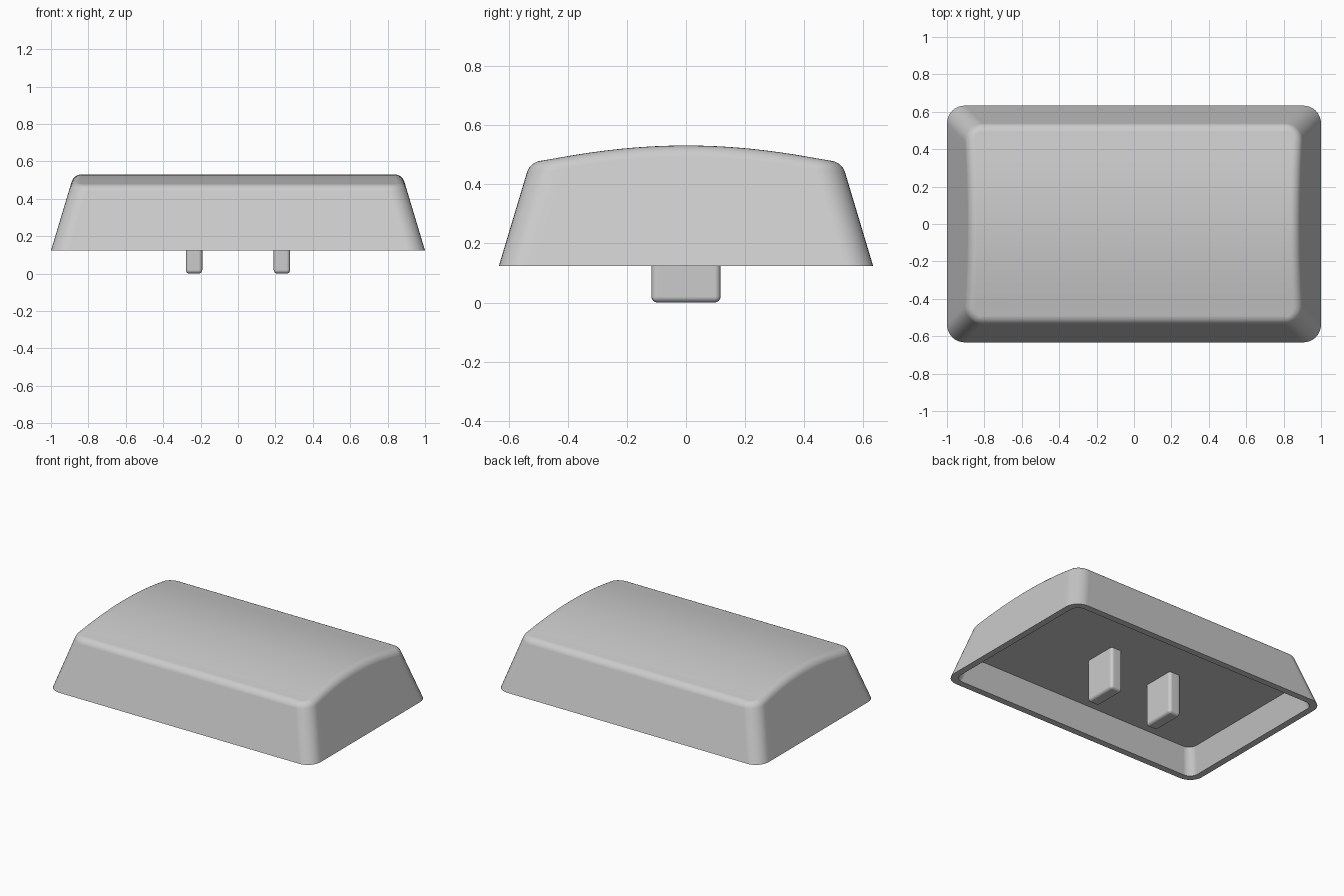
import bpy, bmesh
from math import atan, cos, radians, sin

cube = bpy.data.objects.get("Cube")
if cube:
    bpy.data.objects.remove(cube, do_unlink=True)

HALF_X, HALF_Y = 1.0, 0.633
RIM_Z, CEILING_Z, CROWN_Z = 0.123, 0.289, 0.531
TAPER, WALL, FILLET, CORNER, ARCH = 0.3, 0.045, 0.055, 0.095, 0.22

grey = bpy.data.materials.new("light grey plastic")
grey.use_nodes = True
colour = (0.6, 0.6, 0.6, 1)
grey.diffuse_color = colour
grey.node_tree.nodes["Principled BSDF"].inputs["Base Color"].default_value = colour


def finish(bm, name):
    """Turn a bmesh into a smooth shaded object with crisp hard edges."""
    bmesh.ops.recalc_face_normals(bm, faces=bm.faces)
    mesh = bpy.data.meshes.new(name)
    bm.to_mesh(mesh)
    bm.free()
    mesh.materials.append(grey)
    obj = bpy.data.objects.new(name, mesh)
    bpy.context.collection.objects.link(obj)
    bpy.ops.object.select_all(action='DESELECT')
    obj.select_set(True)
    bpy.context.view_layer.objects.active = obj
    bpy.ops.object.shade_smooth_by_angle(angle=radians(35))
    obj.modifiers.new("Even shading", 'WEIGHTED_NORMAL').keep_sharp = True


# Half outline of the rounded rectangle: (angle on the corner, place along the side)
STEPS, SIDE = 8, 24
columns = [(radians(-90 + 90 * i / STEPS), -1) for i in range(STEPS + 1)]
columns += [(0, -1 + 2 * i / SIDE) for i in range(1, SIDE)]
columns += [(radians(90 * i / STEPS), 1) for i in range(STEPS + 1)]


def outline_point(column, inset, radius):
    angle, along = column
    x = HALF_X - inset - radius + radius * cos(angle)
    y = along * (HALF_Y - inset - radius) + radius * sin(angle)
    return x, y


def flat_ring(inset, radius, z):
    return [(*outline_point(c, inset, radius), z) for c in columns]


def fillet_ring(amount):
    """Ring on the rounded edge, from the tapered wall (0) to the arched top (1)."""
    start = atan(TAPER)
    points = []
    for c in columns:
        # The edge rolls around a centre line running parallel below the arch
        y = outline_point(c, 0.1 + FILLET, CORNER - FILLET)[1]
        slope = atan(2 * ARCH * y)
        centre_z = CROWN_Z - ARCH * y * y - FILLET / cos(slope)
        end = radians(90) - slope * sin(c[0])
        angle = start + (end - start) * amount
        wall_inset = TAPER * (centre_z + FILLET * sin(start) - RIM_Z)
        roll = FILLET * (cos(start) - cos(angle))
        px, py = outline_point(c, wall_inset + roll, CORNER - roll)
        points.append((px, py, centre_z + FILLET * sin(angle)))
    return points


# Hollow shell, from the inner ceiling around the rim and up to the arched top
inner_inset = WALL + TAPER * (CEILING_Z - RIM_Z)
rings = [flat_ring(inner_inset, 0.055, CEILING_Z),
         flat_ring(WALL, 0.06, RIM_Z),
         flat_ring(0, CORNER, RIM_Z)]
rings += [fillet_ring(i / 6) for i in range(7)]

bm = bmesh.new()
loops = []
for ring in rings:
    right = [bm.verts.new(p) for p in ring]
    left = [bm.verts.new((-x, y, z)) for x, y, z in ring]
    loops.append(right + left[::-1])
count = len(loops[0])
for lower, upper in zip(loops, loops[1:]):
    for i in range(count):
        j = (i + 1) % count
        bm.faces.new((lower[i], lower[j], upper[j], upper[i]))
# Ceiling and top are closed with strips running across the width
for loop in (loops[0], loops[-1]):
    for i in range(len(columns) - 1):
        bm.faces.new((loop[i], loop[i + 1], loop[-2 - i], loop[-1 - i]))
finish(bm, "cap_shell")

# Two rounded mounting posts under the ceiling
for side, name in ((1, "left_post"), (-1, "right_post")):
    bm = bmesh.new()
    bmesh.ops.create_cube(bm, size=1)
    top = CEILING_Z + 0.03
    bmesh.ops.scale(bm, vec=(0.088, 0.234, top), verts=bm.verts)
    bmesh.ops.translate(bm, vec=(side * 0.235, 0, top / 2), verts=bm.verts)
    bmesh.ops.bevel(bm, geom=bm.edges[:], offset=0.02, segments=4,
                    profile=0.5, affect='EDGES')
    finish(bm, name)
